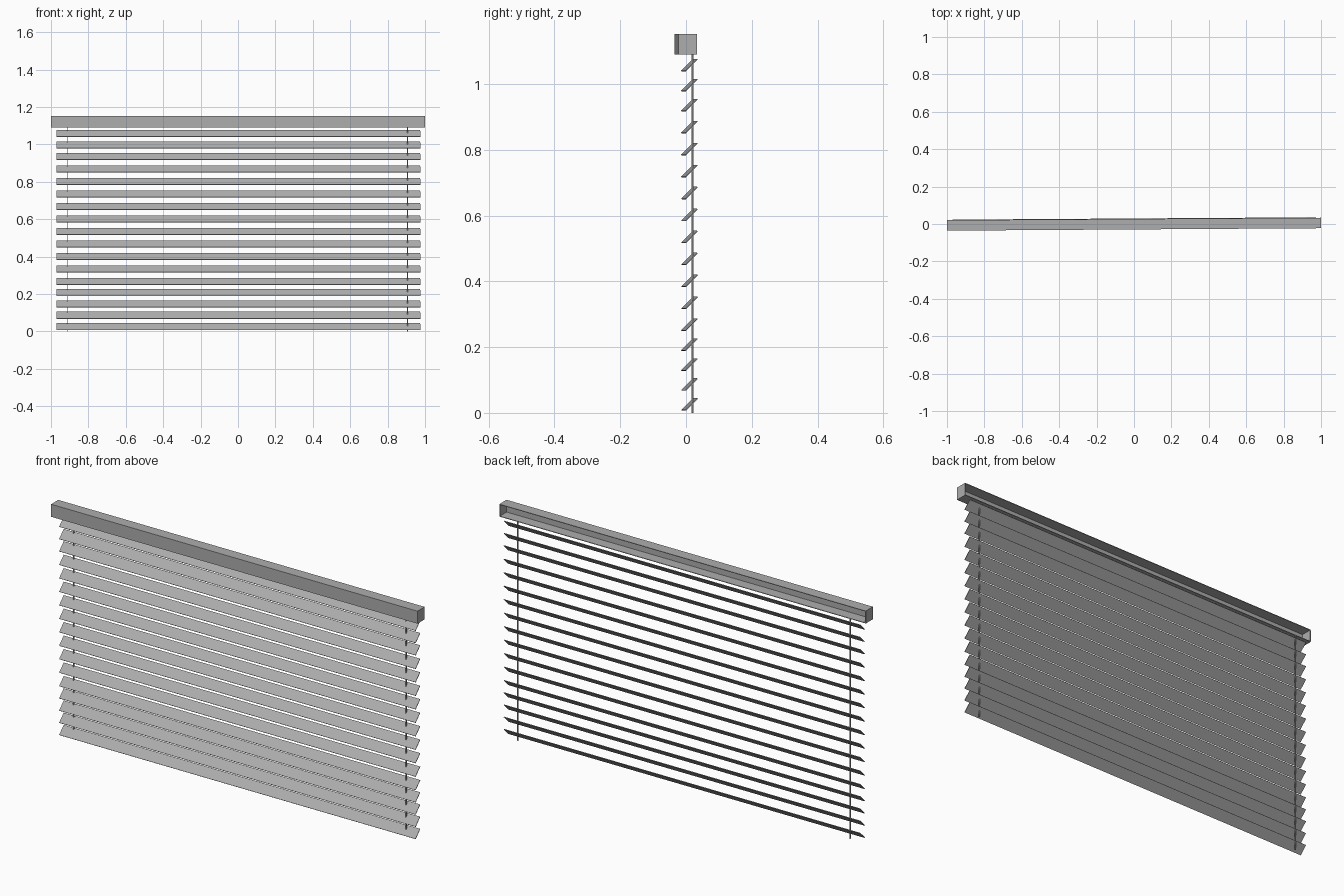
import bpy
import math
from mathutils import Matrix

if "Cube" in bpy.data.objects:
    bpy.data.objects.remove(bpy.data.objects["Cube"])

SKEW = math.radians(0.37)   # the whole blind hangs very slightly turned

grey = bpy.data.materials.new("mid_grey")
grey.diffuse_color = (0.42, 0.42, 0.42, 1)
grey.use_nodes = True
grey.node_tree.nodes["Principled BSDF"].inputs["Base Color"].default_value = grey.diffuse_color


def box(name, size, loc, tilt=0.0, turn=SKEW):
    """Box of a given size, tilted about its length, then turned about z."""
    bpy.ops.mesh.primitive_cube_add(size=1)
    ob = bpy.context.object
    ob.name = name
    ob.data.transform(Matrix.Diagonal((*size, 1)))
    ob.data.materials.append(grey)
    ob.location = loc
    ob.rotation_euler = (tilt, 0, turn)
    return ob


# Head rail: hollow channel, open at the back
L, D, Z0, Z1, W = 2.0, 0.056, 1.09, 1.152, 0.003
RY, ZC, H = -0.001, (Z0 + Z1) / 2, Z1 - Z0
box("headrail_top", (L, D, W), (0, RY, Z1 - W / 2))
box("headrail_bottom", (L, D, W), (0, RY, Z0 + W / 2))
box("headrail_front", (L, W, H - 2 * W), (0, RY - D / 2 + W / 2, ZC))
for side, label in ((-1, "left"), (1, "right")):
    x = side * (L / 2 - W / 2)
    box("headrail_end_" + label, (W, D - W, H - 2 * W),
        (x, RY + W / 2 + x * math.sin(SKEW), ZC))

# Slats: tighter spacing at the top and bottom of the stack
gaps = [0.061] * 2 + [0.0668] * 10 + [0.0605] * 4
z = 1.058
for i in range(len(gaps) + 1):
    box(f"slat_{i + 1:02d}", (1.945, 0.051, 0.003), (0.002, 0.0105, z),
        tilt=math.radians(45))
    if i < len(gaps):
        z -= gaps[i]

# Lift cords
for x, y, label in ((-0.913, 0.0185, "left"), (0.907, 0.0205, "right")):
    box("cord_" + label, (0.005, 0.005, 1.092), (x, y, 0.546))
